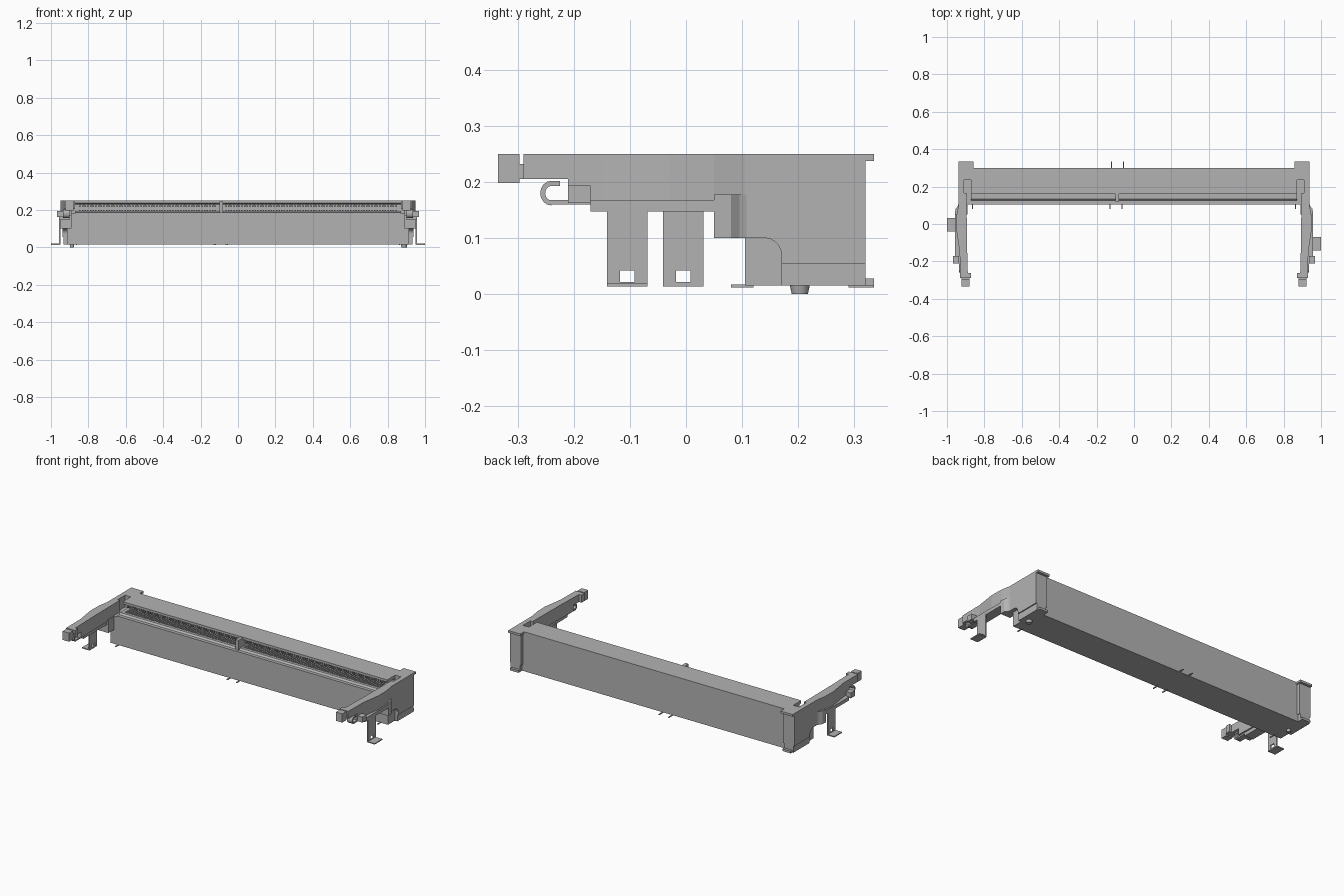
import bpy, bmesh, math
from mathutils import Matrix

if "Cube" in bpy.data.objects:
    bpy.data.objects.remove(bpy.data.objects["Cube"])

grey = bpy.data.materials.new("light_grey")
grey.use_nodes = True
colour = (0.45, 0.45, 0.45, 1)
grey.diffuse_color = colour
grey.node_tree.nodes["Principled BSDF"].inputs["Base Color"].default_value = colour


def finish(name, bm):
    bmesh.ops.recalc_face_normals(bm, faces=bm.faces)
    mesh = bpy.data.meshes.new(name)
    bm.to_mesh(mesh)
    bm.free()
    mesh.materials.append(grey)
    ob = bpy.data.objects.new(name, mesh)
    bpy.context.collection.objects.link(ob)
    return ob


def add_box(bm, x, y, z):
    size = [b - a for a, b in (x, y, z)]
    mid = [(a + b) / 2 for a, b in (x, y, z)]
    bmesh.ops.create_cube(bm, size=1, matrix=Matrix.Translation(mid) @ Matrix.Diagonal((*size, 1)))


def add_prism(bm, pts, lo, hi, axis):
    """Extrude a closed profile: (y, z) along x, or (x, y) along z."""
    place = (lambda p, t: (t, *p)) if axis == "x" else (lambda p, t: (*p, t))
    a = [bm.verts.new(place(p, lo)) for p in pts]
    b = [bm.verts.new(place(p, hi)) for p in pts]
    bm.faces.new(a)
    bm.faces.new(b[::-1])
    for i in range(len(pts)):
        j = (i + 1) % len(pts)
        bm.faces.new((a[i], b[i], b[j], a[j]))


def boxes(name, *dims):
    bm = bmesh.new()
    for d in dims:
        add_box(bm, *d)
    return finish(name, bm)


def prism(name, pts, lo, hi, axis):
    bm = bmesh.new()
    add_prism(bm, pts, lo, hi, axis)
    return finish(name, bm)


def cut(ob, name, x, y, z):
    cutter = boxes(name, (x, y, z))
    cutter.hide_render = True
    cutter.hide_viewport = True
    mod = ob.modifiers.new("cut", "BOOLEAN")
    mod.operation = "DIFFERENCE"
    mod.object = cutter
    mod.solver = "EXACT"


def arc(cy, cz, ry, rz, start, end, n=8):
    angles = [math.radians(start + (end - start) * i / n) for i in range(n + 1)]
    return [(cy + ry * math.cos(t), cz + rz * math.sin(t)) for t in angles]


# Long housing with a card slot open to the front
prism("housing", [(.105, .015), (.30, .015), (.30, .25), (.16, .25), (.16, .236), (.175, .23),
                  (.23, .23), (.23, .195), (.135, .195), (.125, .186), (.105, .186)], -.872, .872, "x")
boxes("slot_key", ((-.10, -.08), (.12, .235), (.18, .246)))

# Rows of contacts in the slot
bm = bmesh.new()
for i in range(120):
    x = -.845 + i * 1.69 / 119
    if abs(x + .09) > .02:
        add_box(bm, (x - .004, x + .004), (.165, .23), (.217, .232))
        add_box(bm, (x - .004, x + .004), (.15, .23), (.193, .199))
finish("contacts", bm)

# Solder tails
tails = [((x - .003, x + .003), (.08, .12), (.012, .017)) for x in (-.128, -.065, -.864, .864)]
tails += [((x - .003, x + .003), (.29, .335), (.012, .017)) for x in (-.12, -.057)]
boxes("solder_tails", *tails)

for side, s in (("left", 1), ("right", -1)):
    def sx(a, b):
        return tuple(sorted((s * a, s * b)))

    # End block with rounded lower corner and a latch pocket in the top
    profile = [(.105, .1)] + arc(.14, .07, .03, .03, 90, 0) + [(.17, .055), (.32, .055), (.32, .25), (.105, .25)]
    block = prism(side + "_end_block", profile, *sx(.865, .938), "x")
    cut(block, side + "_pocket_cutter", sx(.85, .91), (.165, .235), (.18, .3))
    cut(block, side + "_channel_cutter", sx(.85, .895), (.09, .19), (.18, .3))
    boxes(side + "_end_base", (sx(.87, .915), (.105, .32), (.015, .101)),
          (sx(.87, .932), (.17, .32), (.015, .056)))
    boxes(side + "_rear_flanges", (sx(.858, .938), (.30, .335), (.237, .25)),
          (sx(.87, .925), (.31, .335), (.015, .028)))

    # Locating peg under the block
    bm = bmesh.new()
    r = .018 if s > 0 else .012
    bmesh.ops.create_cone(bm, cap_ends=True, segments=24, radius1=r * .8, radius2=r, depth=.017,
                          matrix=Matrix.Translation((s * .888, .203, .0085)))
    finish(side + "_peg", bm)

    # Tapered arm, flared shoulder and notched tip
    arm = [(.895, .12), (.935, .12), (.948, .05), (.95, -.03), (.932, -.15), (.93, -.285), (.888, -.285), (.893, -.1)]
    plan = [(s * x, y) for x, y in arm]
    ob = prism(side + "_arm", plan, .168, .25, "z")
    cut(ob, side + "_arm_cutter", sx(.85, 1), (-.4, -.21), (.1, .205))
    shoulder = [(.89, .11), (.937, .11), (.943, .095), (.955, .08), (.957, .05), (.89, .05)]
    prism(side + "_shoulder", [(s * x, y) for x, y in shoulder], .1, .178, "z")
    boxes(side + "_tip", (sx(.88, .922), (-.335, -.297), (.198, .25)),
          (sx(.88, .922), (-.30, -.285), (.205, .232)),
          (sx(.872, .93), (-.29, -.262), (.205, .25)))

    # Metal latch strip with curled front hook
    boxes(side + "_latch_strip", (sx(.90, .957), (-.17, .05), (.147, .168)),
          (sx(.90, .935), (-.245, -.14), (.16, .168)),
          (sx(.935, .968), (-.21, -.17), (.162, .194)))
    hook = arc(-.24, .18, .02, .022, 90, 270) + arc(-.24, .18, .011, .013, 270, 90)
    hook = [(-.225, .202)] + hook + [(-.225, .193)]
    prism(side + "_hook", hook, *sx(.90, .935), "x")

    # Metal solder leg with a small window above its foot
    y = -.105 if s > 0 else -.005
    leg = boxes(side + "_leg", (sx(.95, .957), (y - .036, y + .036), (.015, .16)))
    cut(leg, side + "_leg_cutter", sx(.9, .99), (y - .013, y + .013), (.022, .042))
    boxes(side + "_foot", (sx(.952, 1.0), (y - .036, y + .036), (.014, .02)))
